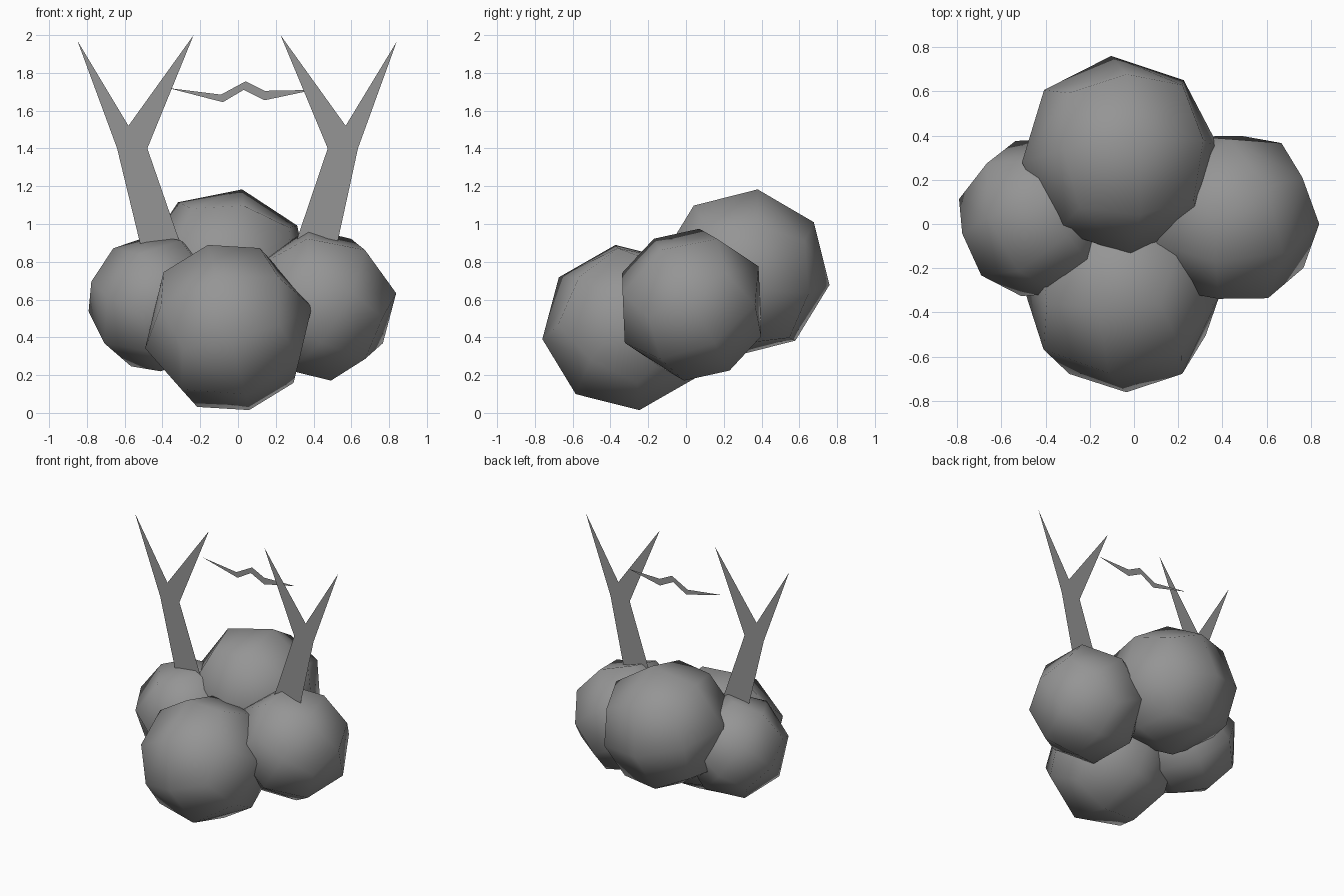
import bpy, bmesh, math
from mathutils import Matrix, Euler, Vector

if "Cube" in bpy.data.objects:
    bpy.data.objects.remove(bpy.data.objects["Cube"])

grey = bpy.data.materials.new("stone_grey")
grey.diffuse_color = (0.30, 0.30, 0.30, 1)
grey.use_nodes = True
grey.node_tree.nodes["Principled BSDF"].inputs["Base Color"].default_value = grey.diffuse_color


def link(name, bm, smooth):
    mesh = bpy.data.meshes.new(name)
    bm.to_mesh(mesh)
    bm.free()
    for p in mesh.polygons:
        p.use_smooth = smooth
    mesh.materials.append(grey)
    obj = bpy.data.objects.new(name, mesh)
    bpy.context.collection.objects.link(obj)
    return obj


def boulder(name, centre, radius, turn):
    """Low-poly ball: a cube subdivided once and pushed out to a sphere."""
    bm = bmesh.new()
    bmesh.ops.create_cube(bm, size=2)
    bmesh.ops.subdivide_edges(bm, edges=bm.edges[:], cuts=1, use_grid_fill=True)
    for v in bm.verts:
        v.co = v.co.normalized() * radius
    rot = Euler([math.radians(a) for a in turn]).to_matrix().to_4x4()
    bm.transform(Matrix.Translation(Vector(centre)) @ rot)
    link(name, bm, True)


def flat_shape(name, outline, y):
    """Single upright sheet from an x-z outline."""
    bm = bmesh.new()
    face = bm.faces.new([bm.verts.new((x, y, z)) for x, z in outline])
    face.normal_update()
    if face.normal.y > 0:
        face.normal_flip()
    bmesh.ops.triangulate(bm, faces=[face])
    link(name, bm, False)


# Cluster of four balls
boulder("front_ball", (-0.05, -0.31, 0.452), 0.455, (53, -14, 0))
boulder("back_ball", (-0.06, 0.31, 0.74), 0.456, (-8, 11, 4))
boulder("right_ball", (0.435, 0.03, 0.573), 0.408, (35, 30, 20))
boulder("left_ball", (-0.435, 0.03, 0.58), 0.368, (30, -35, 25))

# Forked branches, sunk into the side balls
flat_shape("left_branch", [(-0.49, 0.78), (-0.64, 1.40), (-0.85, 1.97), (-0.58, 1.52),
                           (-0.235, 2.0), (-0.48, 1.40), (-0.265, 0.78)], -0.01)
flat_shape("right_branch", [(0.50, 0.78), (0.635, 1.40), (0.84, 1.965), (0.57, 1.52),
                            (0.225, 2.0), (0.475, 1.40), (0.265, 0.78)], -0.01)

# Zigzag twig floating between the branches
flat_shape("zigzag_twig", [(-0.37, 1.72), (-0.09, 1.685), (0.04, 1.755), (0.14, 1.705),
                           (0.40, 1.71), (0.14, 1.655), (0.03, 1.71), (-0.08, 1.645)], 0.11)
